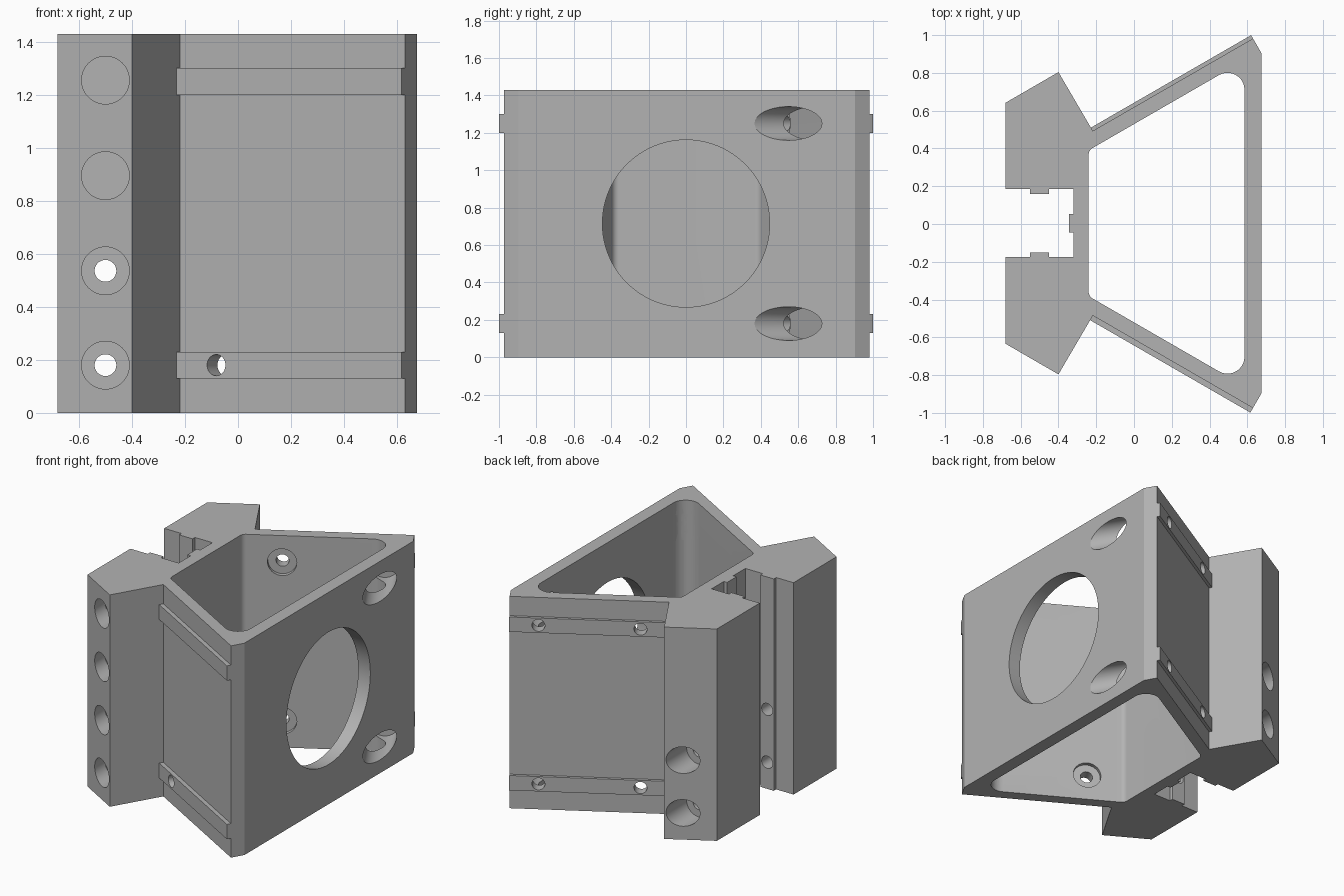
import bpy, bmesh, math
from mathutils import Vector

H = 1.43
MID = 0.004            # y of the symmetry plane
SIDES = (1, -1)
BOLT_Z = (0.18, 0.536, 0.895, 1.255)
PAD_Z = (0.18, 1.25)
IN = Vector((0.5, -0.866, 0))     # inward normal of the left slanted wall

if "Cube" in bpy.data.objects:
    bpy.data.objects.remove(bpy.data.objects["Cube"], do_unlink=True)

grey = bpy.data.materials.new("machined_grey")
grey.use_nodes = True
grey.diffuse_color = (0.45, 0.45, 0.45, 1)
grey.node_tree.nodes["Principled BSDF"].inputs["Base Color"].default_value = (0.45, 0.45, 0.45, 1)


def add(name, bm):
    bmesh.ops.recalc_face_normals(bm, faces=bm.faces)
    mesh = bpy.data.meshes.new(name)
    bm.to_mesh(mesh)
    bm.free()
    mesh.materials.append(grey)
    ob = bpy.data.objects.new(name, mesh)
    bpy.context.collection.objects.link(ob)
    return ob


def prism(name, points, z0, z1):
    bm = bmesh.new()
    face = bm.faces.new([bm.verts.new((x, y, z0)) for x, y in points])
    top = bmesh.ops.extrude_face_region(bm, geom=[face])["geom"]
    bmesh.ops.translate(bm, vec=(0, 0, z1 - z0),
                        verts=[v for v in top if isinstance(v, bmesh.types.BMVert)])
    return add(name, bm)


def rod(start, end, radius, segments=48):
    start, end = Vector(start), Vector(end)
    bm = bmesh.new()
    bmesh.ops.create_cone(bm, cap_ends=True, segments=segments, radius1=radius,
                          radius2=radius, depth=(end - start).length)
    turn = (end - start).to_track_quat("Z", "Y").to_matrix().to_4x4()
    turn.translation = (start + end) / 2
    bm.transform(turn)
    return add("cutter", bm)


def cut(target, cutter):
    mod = target.modifiers.new("cut", "BOOLEAN")
    mod.operation, mod.solver, mod.object = "DIFFERENCE", "EXACT", cutter
    bpy.context.view_layer.objects.active = target
    bpy.ops.object.modifier_apply(modifier=mod.name)


def drop(cutter):
    bpy.data.objects.remove(cutter, do_unlink=True)


def mirrored(half):
    """Close a +y half outline with its mirror image."""
    return [(x, MID + y) for x, y in half] + [(x, MID - y) for x, y in reversed(half)]


def fillet(prev, corner, nxt, radius, steps=10):
    p, c, n = Vector(prev), Vector(corner), Vector(nxt)
    a, b = (p - c).normalized(), (n - c).normalized()
    half = a.angle(b) / 2
    centre = c + (a + b).normalized() * radius / math.sin(half)
    t = radius / math.tan(half)
    u, v = c + a * t - centre, c + b * t - centre
    full = u.angle(v)
    return [tuple(centre + (u * math.sin((1 - k / steps) * full)
            + v * math.sin(k / steps * full)) / math.sin(full)) for k in range(steps + 1)]


def wall_y(x):
    return 0.489 + 0.577 * (x + 0.218)


# Main body: clamp blocks, keyed channel and hollow trapezoid
body = prism("bracket_body", mirrored([
    (-0.345, 0.05), (-0.32, 0.05), (-0.32, 0.18), (-0.45, 0.18), (-0.45, 0.155),
    (-0.55, 0.155), (-0.55, 0.18), (-0.68, 0.18), (-0.68, 0.638), (-0.4, 0.8),
    (-0.218, 0.489), (0.63, wall_y(0.63)), (0.675, 0.9)]), 0, H)

# Hollow core with rounded corners
back, front = (-0.24, wall_y(-0.24) - 0.09), (0.585, wall_y(0.585) - 0.09)
core = prism("cutter", mirrored(
    fillet((-0.24, 0), back, front, 0.04) + fillet(back, front, (0.585, 0), 0.09)), -0.1, H + 0.1)
cut(body, core)
drop(core)

# Large window in the wide face, and a small notch under the channel wall
for tool in (rod((0.5, 0, 0.715), (0.8, 0, 0.715), 0.447, 96),
             rod((-0.4, MID, 0), (-0.15, MID, 0), 0.12)):
    cut(body, tool)
    drop(tool)

# Bolt rows with counterbores through both clamp blocks
for z in BOLT_Z:
    tools = [rod((-0.5, -1, z), (-0.5, 1, z), 0.041)]
    tools += [rod((-0.5, s * 0.58, z), (-0.5, s, z), 0.09) for s in SIDES]
    for tool in tools:
        cut(body, tool)
        drop(tool)

# Raised mounting pads on the slanted walls, with counterbored holes
parts = [body]
for s, side, thick in ((1, "left", 0.02), (-1, "right", 0.028)):
    for z, level in zip(PAD_Z, ("lower", "upper")):
        a, b = Vector((-0.218, 0.489, 0)), Vector((0.63, wall_y(0.63), 0))
        corners = (a, b, b - IN * thick, a - IN * thick)
        pad = prism(f"{side}_{level}_pad", [(p.x, MID + s * p.y) for p in corners],
                    z - 0.05, z + 0.05)
        parts.append(pad)
        for x in (-0.068, 0.475):
            base = Vector((x, wall_y(x), z))

            def along(d):
                p = base + IN * d
                return (p.x, MID + s * p.y, p.z)

            hole = rod(along(-0.1), along(0.2), 0.04)
            bore = rod(along(0.05), along(0.65), 0.09)
            cut(body, hole)
            cut(body, bore)
            cut(pad, hole)
            drop(hole)
            drop(bore)

# Smooth the bores and fillets, keep edges crisp
bpy.ops.object.select_all(action="DESELECT")
for ob in parts:
    ob.select_set(True)
bpy.context.view_layer.objects.active = body
bpy.ops.object.shade_smooth_by_angle(angle=math.radians(25))
